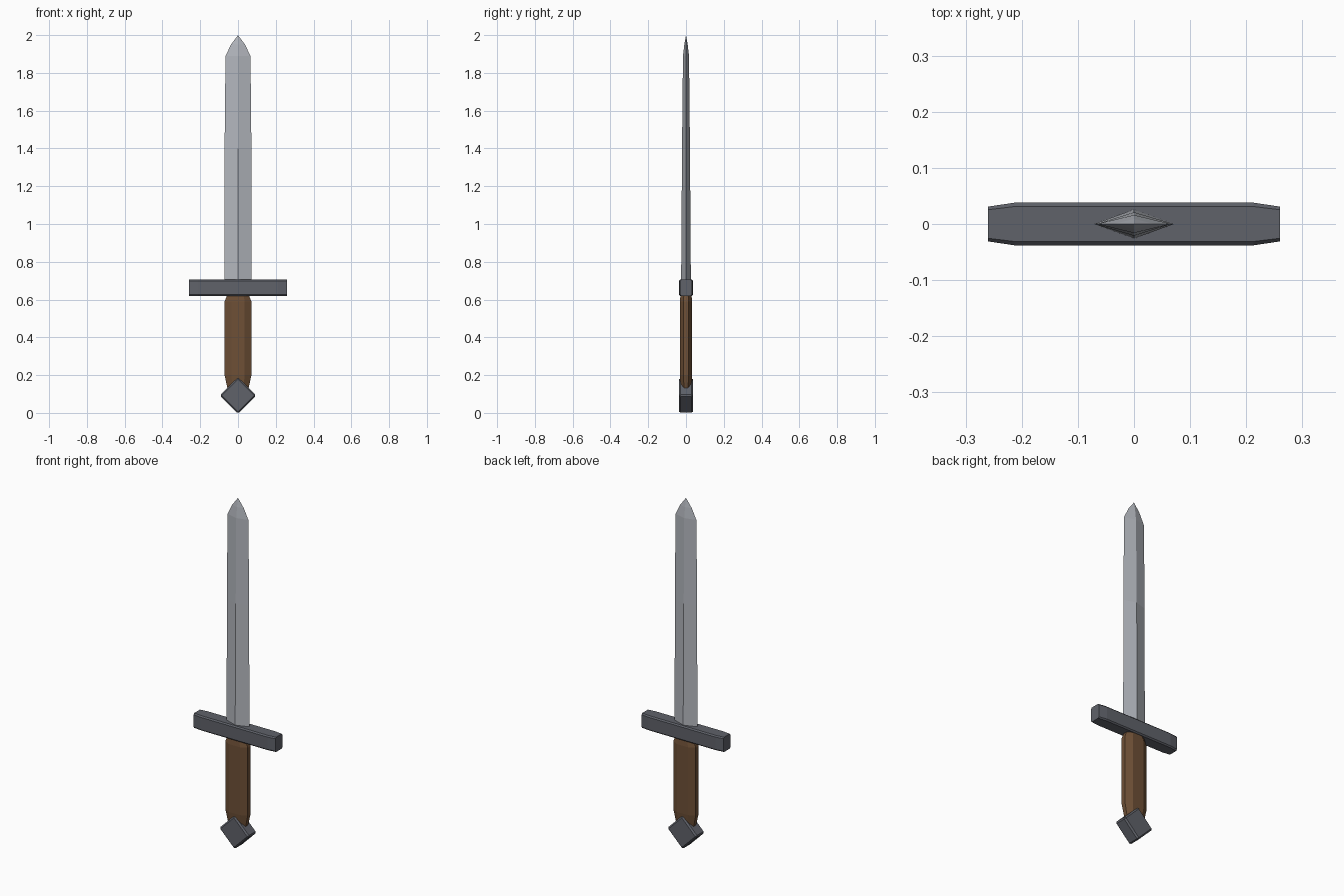
import bpy, bmesh, math
from mathutils import Matrix

if "Cube" in bpy.data.objects:
    bpy.data.objects.remove(bpy.data.objects["Cube"], do_unlink=True)


def material(name, rgb):
    m = bpy.data.materials.new(name)
    m.use_nodes = True
    m.diffuse_color = (*rgb, 1)
    m.node_tree.nodes["Principled BSDF"].inputs["Base Color"].default_value = (*rgb, 1)
    return m


steel = material("pale steel", (0.45, 0.47, 0.51))
iron = material("dark iron", (0.115, 0.122, 0.144))
leather = material("brown leather", (0.156, 0.08, 0.037))


def finish(name, bm, mat):
    bmesh.ops.recalc_face_normals(bm, faces=bm.faces)
    mesh = bpy.data.meshes.new(name)
    bm.to_mesh(mesh)
    bm.free()
    mesh.materials.append(mat)
    ob = bpy.data.objects.new(name, mesh)
    bpy.context.collection.objects.link(ob)
    return ob


def loft(name, section, levels, mat, tip=None):
    """Stack a unit cross-section at levels of (z, half width, half depth)."""
    bm = bmesh.new()
    rings = [[bm.verts.new((x * w, y * d, z)) for x, y in section] for z, w, d in levels]
    n = len(section)
    for a, b in zip(rings, rings[1:]):
        for i in range(n):
            j = (i + 1) % n
            bm.faces.new((a[i], a[j], b[j], b[i]))
    bm.faces.new(rings[0][::-1])
    if tip is None:
        bm.faces.new(rings[-1])
    else:
        point = bm.verts.new((0, 0, tip))
        for i in range(n):
            bm.faces.new((rings[-1][i], rings[-1][(i + 1) % n], point))
    return finish(name, bm, mat)


# Blade: tapering diamond section closing to a rounded point
diamond = [(1, 0), (0, 1), (-1, 0), (0, -1)]
loft("blade", diamond,
     [(0.66, 0.072, 0.026), (1.4, 0.071, 0.021), (1.89, 0.066, 0.016), (1.95, 0.037, 0.009)],
     steel, tip=2.0)

# Grip: flattened octagon, drawn in at both ends
octagon = [(1, 0.4), (0.5, 1), (-0.5, 1), (-1, 0.4),
           (-1, -0.4), (-0.5, -1), (0.5, -1), (1, -0.4)]
loft("grip", octagon,
     [(0.1, 0.048, 0.024), (0.14, 0.058, 0.028), (0.2, 0.071, 0.033),
      (0.59, 0.071, 0.033), (0.63, 0.055, 0.028)], leather)

# Crossguard: chamfered bar narrowing toward its ends
bar = [(0.26, 0.031), (0.213, 0.038), (-0.213, 0.038), (-0.26, 0.031),
       (-0.26, -0.031), (-0.213, -0.038), (0.213, -0.038), (0.26, -0.031)]
loft("crossguard", bar,
     [(0.62, 1, 0.82), (0.627, 1, 1), (0.698, 1, 1), (0.705, 1, 0.82)], iron)

# Pommel: chamfered block standing on one corner
bm = bmesh.new()
bmesh.ops.create_cube(bm, size=1)
bmesh.ops.scale(bm, vec=(0.136, 0.076, 0.136), verts=bm.verts)
bmesh.ops.bevel(bm, geom=bm.edges[:], offset=0.008, segments=1, affect='EDGES')
bmesh.ops.transform(bm, matrix=Matrix.Translation((0, 0, 0.092)) @ Matrix.Rotation(math.pi / 4, 4, 'Y'),
                    verts=bm.verts)
finish("pommel", bm, iron)
